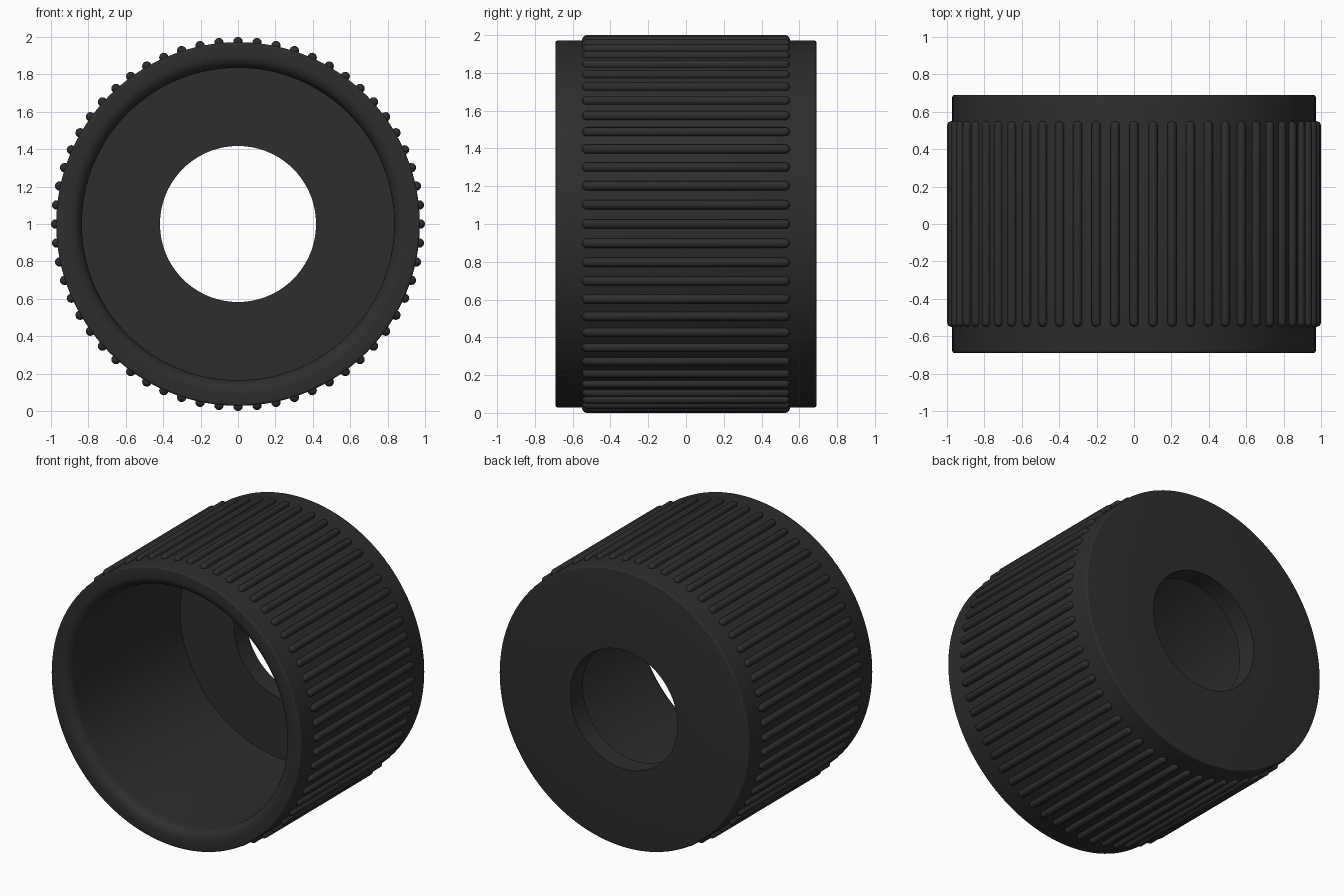
import bpy, bmesh, math
from mathutils import Matrix, Vector

cube = bpy.data.objects.get("Cube")
if cube:
    bpy.data.objects.remove(cube, do_unlink=True)

black = bpy.data.materials.new("black_plastic")
black.use_nodes = True
color = (0.027, 0.027, 0.027, 1)
black.diffuse_color = color
black.node_tree.nodes["Principled BSDF"].inputs["Base Color"].default_value = color

CENTRE = Vector((0, 0, 1))


def arc(r, y, radius, start, end, steps):
    """Corner points as (radius, y) around a fillet centre."""
    angles = [math.radians(start + (end - start) * i / steps) for i in range(steps + 1)]
    return [(r + radius * math.cos(a), y + radius * math.sin(a)) for a in angles]


def lathe(bm, profile, segments, closed):
    """Spin a (radius, y) profile about the y axis."""
    verts = [bm.verts.new((r, y, 0)) for r, y in profile]
    pairs = list(zip(verts, verts[1:] + verts[:1]))
    edges = [bm.edges.new(p) for p in (pairs if closed else pairs[:-1])]
    bmesh.ops.spin(bm, geom=verts + edges, axis=(0, 1, 0), cent=(0, 0, 0),
                   angle=math.tau, steps=segments, use_duplicate=False)
    bmesh.ops.remove_doubles(bm, verts=bm.verts, dist=1e-5)
    bmesh.ops.recalc_face_normals(bm, faces=bm.faces)


def finish(bm, name):
    mesh = bpy.data.meshes.new(name)
    bm.to_mesh(mesh)
    bm.free()
    mesh.materials.append(black)
    obj = bpy.data.objects.new(name, mesh)
    obj.location = CENTRE
    bpy.context.collection.objects.link(obj)
    bpy.ops.object.select_all(action='DESELECT')
    obj.select_set(True)
    bpy.context.view_layer.objects.active = obj
    bpy.ops.object.shade_smooth_by_angle(angle=math.radians(35))


# Cup body: open front with a rounded lip, back wall with a round hole
R, BORE, HOLE, HALF, FLOOR = 0.972, 0.835, 0.417, 0.69, 0.55
EDGE, LIP = 0.012, 0.07
profile = [(HOLE, FLOOR), (HOLE, HALF)]
profile += arc(R - EDGE, HALF - EDGE, EDGE, 90, 0, 4)
profile += arc(R - EDGE, -HALF + EDGE, EDGE, 0, -90, 4)
profile += arc(BORE + LIP, -HALF + LIP, LIP, 270, 180, 8)
profile += [(BORE, FLOOR)]
body = bmesh.new()
lathe(body, profile, 128, True)
finish(body, "knob_body")

# Grip ribs: round-ended rods half sunk in the outer wall
RIBS, RIB_R, RIB_HALF = 60, 0.025, 0.55
capsule = arc(0, RIB_HALF - RIB_R, RIB_R, 90, 0, 4)
capsule += arc(0, -RIB_HALF + RIB_R, RIB_R, 0, -90, 4)
rib = bmesh.new()
lathe(rib, capsule, 16, False)
bmesh.ops.translate(rib, verts=rib.verts, vec=(0, 0, 1 - RIB_R))
source = rib.verts[:] + rib.edges[:] + rib.faces[:]
for i in range(1, RIBS):
    copy = bmesh.ops.duplicate(rib, geom=source)["geom"]
    bmesh.ops.rotate(rib, verts=[g for g in copy if isinstance(g, bmesh.types.BMVert)],
                     cent=(0, 0, 0), matrix=Matrix.Rotation(math.tau * i / RIBS, 3, 'Y'))
finish(rib, "grip_ribs")
